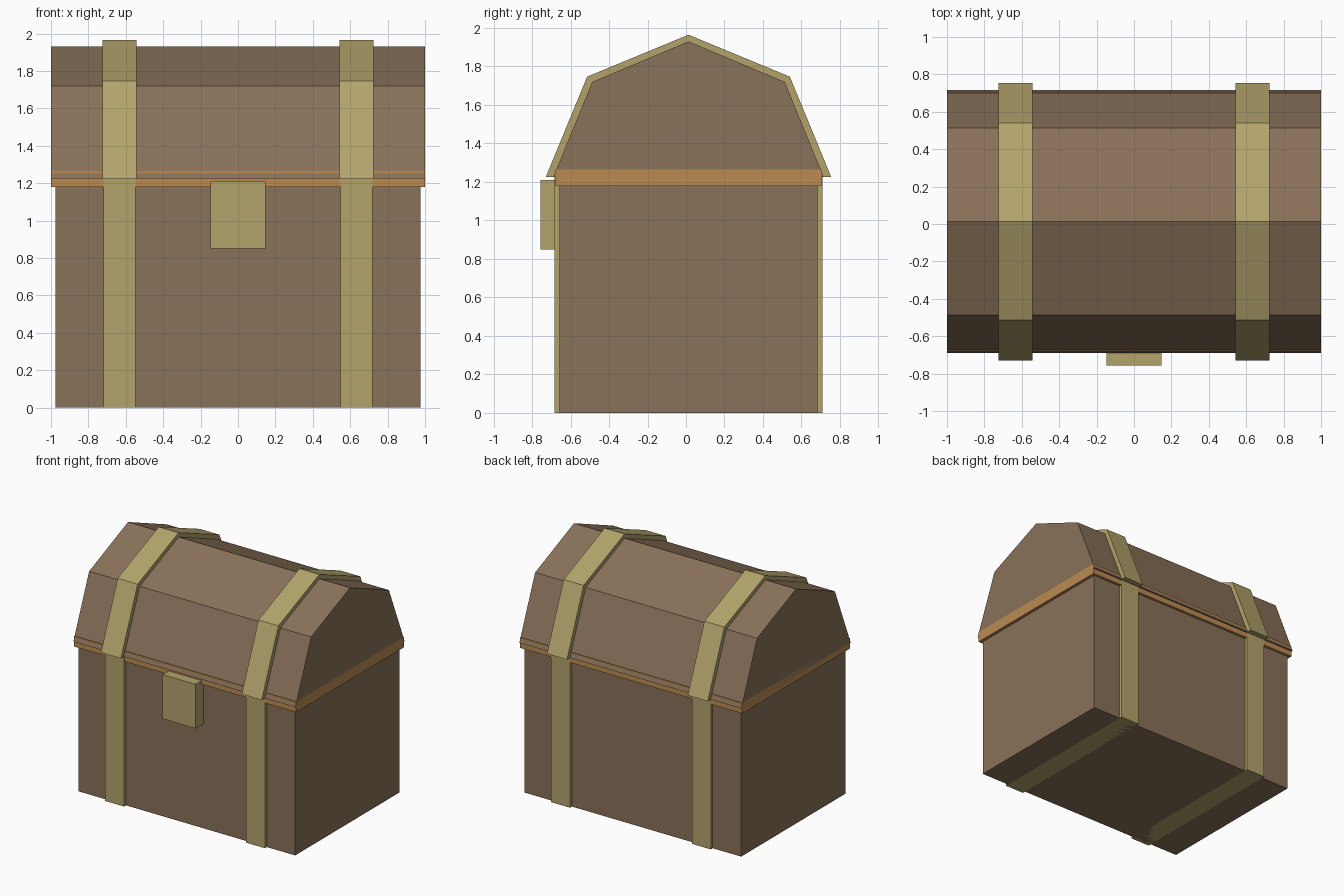
import bpy, bmesh

if "Cube" in bpy.data.objects:
    bpy.data.objects.remove(bpy.data.objects["Cube"])

CY = 0.013  # depth centre of the chest (the latch shifts the overall bounds)


def material(name, rgb):
    m = bpy.data.materials.new(name)
    m.diffuse_color = (*rgb, 1)
    m.use_nodes = True
    m.node_tree.nodes["Principled BSDF"].inputs["Base Color"].default_value = m.diffuse_color
    return m


WOOD = material("wood", (0.25, 0.165, 0.10))
RIM = material("rim_wood", (0.50, 0.26, 0.085))
METAL = material("metal", (0.45, 0.37, 0.15))


def prism(name, profile, x0, x1, mat):
    """Extrude a (y, z) profile along x from x0 to x1."""
    bm = bmesh.new()
    face = bm.faces.new([bm.verts.new((x0, y, z)) for y, z in profile])
    ext = bmesh.ops.extrude_face_region(bm, geom=[face])
    verts = [g for g in ext["geom"] if isinstance(g, bmesh.types.BMVert)]
    bmesh.ops.translate(bm, verts=verts, vec=(x1 - x0, 0, 0))
    bmesh.ops.recalc_face_normals(bm, faces=bm.faces[:])
    mesh = bpy.data.meshes.new(name)
    bm.to_mesh(mesh)
    bm.free()
    mesh.materials.append(mat)
    obj = bpy.data.objects.new(name, mesh)
    bpy.context.collection.objects.link(obj)
    return obj


def box(name, x0, x1, y0, y1, z0, z1, mat):
    return prism(name, [(y0, z0), (y1, z0), (y1, z1), (y0, z1)], x0, x1, mat)


def roof(base, shoulder, z_base, z_shoulder, z_top):
    """Symmetric faceted lid profile."""
    return [(CY - base, z_base), (CY + base, z_base), (CY + shoulder, z_shoulder),
            (CY, z_top), (CY - shoulder, z_shoulder)]


# Chest body, rim and faceted lid
box("body", -0.975, 0.975, CY - 0.67, CY + 0.67, 0, 1.18, WOOD)
box("rim", -1, 1, CY - 0.692, CY + 0.692, 1.18, 1.265, RIM)
prism("lid", roof(0.703, 0.50, 1.225, 1.72, 1.93), -1, 1, WOOD)

# Metal straps around the body and over the lid
for side, s in (("left", -1), ("right", 1)):
    x = s * 0.634
    box(f"body_strap_{side}", x - 0.085, x + 0.085, CY - 0.695, CY + 0.695, 0, 1.225, METAL)
    prism(f"lid_strap_{side}", roof(0.742, 0.527, 1.225, 1.747, 1.965),
          x - 0.09, x + 0.09, METAL)

# Front latch
box("latch", -0.148, 0.148, -0.757, -0.64, 0.85, 1.21, METAL)
